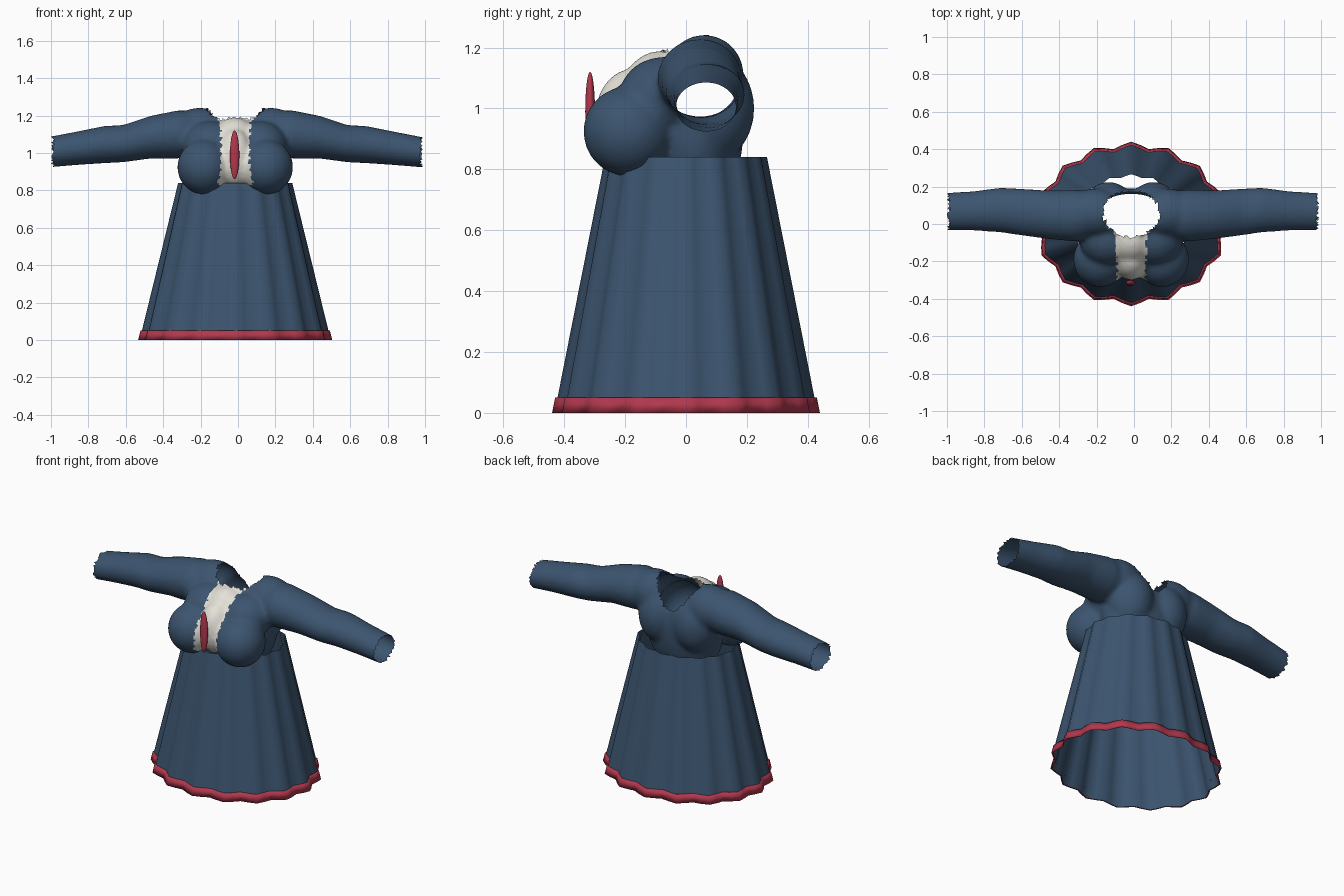
import bpy, bmesh, math, random
from mathutils import Vector, Matrix

random.seed(4)
if "Cube" in bpy.data.objects:
    bpy.data.objects.remove(bpy.data.objects["Cube"], do_unlink=True)

CX = -0.015  # centre line of the garment


def material(name, rgb):
    m = bpy.data.materials.new(name)
    m.use_nodes = True
    m.diffuse_color = (*rgb, 1)
    m.node_tree.nodes["Principled BSDF"].inputs["Base Color"].default_value = (*rgb, 1)
    return m


BLUE = material("navy cloth", (0.045, 0.09, 0.16))
WHITE = material("white linen", (0.77, 0.75, 0.68))
RED = material("red trim", (0.44, 0.04, 0.075))


def finish(bm, name, *mats):
    mesh = bpy.data.meshes.new(name)
    bm.to_mesh(mesh)
    bm.free()
    for m in mats:
        mesh.materials.append(m)
    mesh.shade_smooth()
    ob = bpy.data.objects.new(name, mesh)
    bpy.context.collection.objects.link(ob)
    return ob


def loft(bm, rings, caps=False):
    loops = [[bm.verts.new(p) for p in ring] for ring in rings]
    for a, b in zip(loops, loops[1:]):
        for i in range(len(a)):
            j = (i + 1) % len(a)
            bm.faces.new((a[i], a[j], b[j], b[i]))
    if caps:
        bm.faces.new(loops[0][::-1])
        bm.faces.new(loops[-1])


def ball(bm, centre, radii):
    mat = Matrix.Translation((CX + centre[0], *centre[1:])) @ Matrix.Diagonal((*radii, 1))
    bmesh.ops.create_uvsphere(bm, u_segments=32, v_segments=20, radius=1, matrix=mat)


# Pleated skirt and hem
def pleat_ring(z, grow=0.0, steps=64):
    t = 1 - z / 0.84
    ring = []
    for i in range(steps):
        a = 2 * math.pi * i / steps
        fold = (0.008 + 0.008 * t) * math.cos(16 * a) + grow
        ring.append((CX + (0.297 + 0.198 * t + fold) * math.cos(a),
                     (0.258 + 0.158 * t + fold) * math.sin(a), z))
    return ring


bm = bmesh.new()
loft(bm, [pleat_ring(0.84 * i / 6) for i in range(7)])
finish(bm, "skirt", BLUE)
bm = bmesh.new()
loft(bm, [pleat_ring(0), pleat_ring(0, 0.008), pleat_ring(0.05, 0.008), pleat_ring(0.05)])
finish(bm, "skirt_hem", RED)

# Bodice volumes, fused into one skin
bm = bmesh.new()
ball(bm, (0, 0.03, 0.94), (0.25, 0.16, 0.30))       # trunk
ball(bm, (0, -0.18, 0.97), (0.10, 0.12, 0.16))      # front centre
ball(bm, (0, -0.08, 1.06), (0.12, 0.13, 0.13))      # upper chest
SLEEVE = [(0.15, 0.05, 1.10, 0.11, 0.11), (0.30, 0.045, 1.10, 0.14, 0.13),
          (0.45, 0.05, 1.085, 0.13, 0.115), (0.60, 0.065, 1.05, 0.125, 0.10),
          (0.70, 0.075, 1.045, 0.12, 0.10), (0.85, 0.07, 1.025, 0.105, 0.09),
          (1.03, 0.065, 1.0, 0.10, 0.08)]
for s in (-1, 1):
    ball(bm, (s * 0.165, -0.19, 0.925), (0.145, 0.148, 0.148))   # bust
    ball(bm, (s * 0.13, -0.07, 1.04), (0.15, 0.15, 0.13))        # chest
    ball(bm, (s * 0.12, 0.08, 1.0), (0.14, 0.145, 0.18))         # back
    ball(bm, (s * 0.19, 0.06, 1.11), (0.16, 0.13, 0.132))        # shoulder
    loft(bm, [[(CX + s * x, y + ry * math.cos(s * k * math.pi / 12),
                z + rz * math.sin(s * k * math.pi / 12)) for k in range(24)]
              for x, y, z, ry, rz in SLEEVE], caps=True)
bmesh.ops.recalc_face_normals(bm, faces=bm.faces)
bodice = finish(bm, "bodice", BLUE)
remesh = bodice.modifiers.new("fuse", "REMESH")
remesh.mode = "VOXEL"
remesh.voxel_size = 0.013
soften = bodice.modifiers.new("soften", "SMOOTH")
soften.factor = 0.5
soften.iterations = 10
fused = bpy.data.meshes.new_from_object(
    bodice.evaluated_get(bpy.context.evaluated_depsgraph_get()))
bpy.data.objects.remove(bodice, do_unlink=True)

# Open the cuffs, waist and neck
bm = bmesh.new()
bm.from_mesh(fused)
bpy.data.meshes.remove(fused)
for point, normal in (((-0.99, 0, 0), (-1, 0, 0)), ((0.98, 0, 0), (1, 0, 0)),
                      ((0, 0, 0.772), (0, 0, -1))):
    bmesh.ops.bisect_plane(bm, geom=bm.verts[:] + bm.edges[:] + bm.faces[:],
                           plane_co=Vector(point), plane_no=Vector(normal), clear_outer=True)


def in_neck(c):
    return c.z > 1.08 and ((c.x - CX) / 0.15) ** 2 + ((c.y - 0.055) / 0.122) ** 2 < 1


bmesh.ops.delete(bm, geom=[f for f in bm.faces if in_neck(f.calc_center_median())],
                 context="FACES")

# Frayed edges on the openings
for v in bm.verts:
    if v.is_boundary:
        if abs(v.co.x) > 0.9:
            v.co.x += random.uniform(-0.01, 0.01)
        elif v.co.z > 1:
            v.co += Vector([random.uniform(-0.006, 0.006) for _ in range(3)])

# Linen front panel with a ragged outline
bm.normal_update()
for f in bm.faces:
    c = f.calc_center_median()
    half = 0.075 + 0.5 * (c.z - 1.02) ** 2 + 0.006 * math.sin(150 * c.z)
    f.material_index = int(abs(c.x - CX) < half and c.y < -0.04 and c.z > 0.83)
finish(bm, "bodice_with_sleeves", BLUE, WHITE)

# Brooch
bm = bmesh.new()
ball(bm, (-0.003, -0.315, 0.99), (0.025, 0.016, 0.13))
finish(bm, "brooch", RED)
